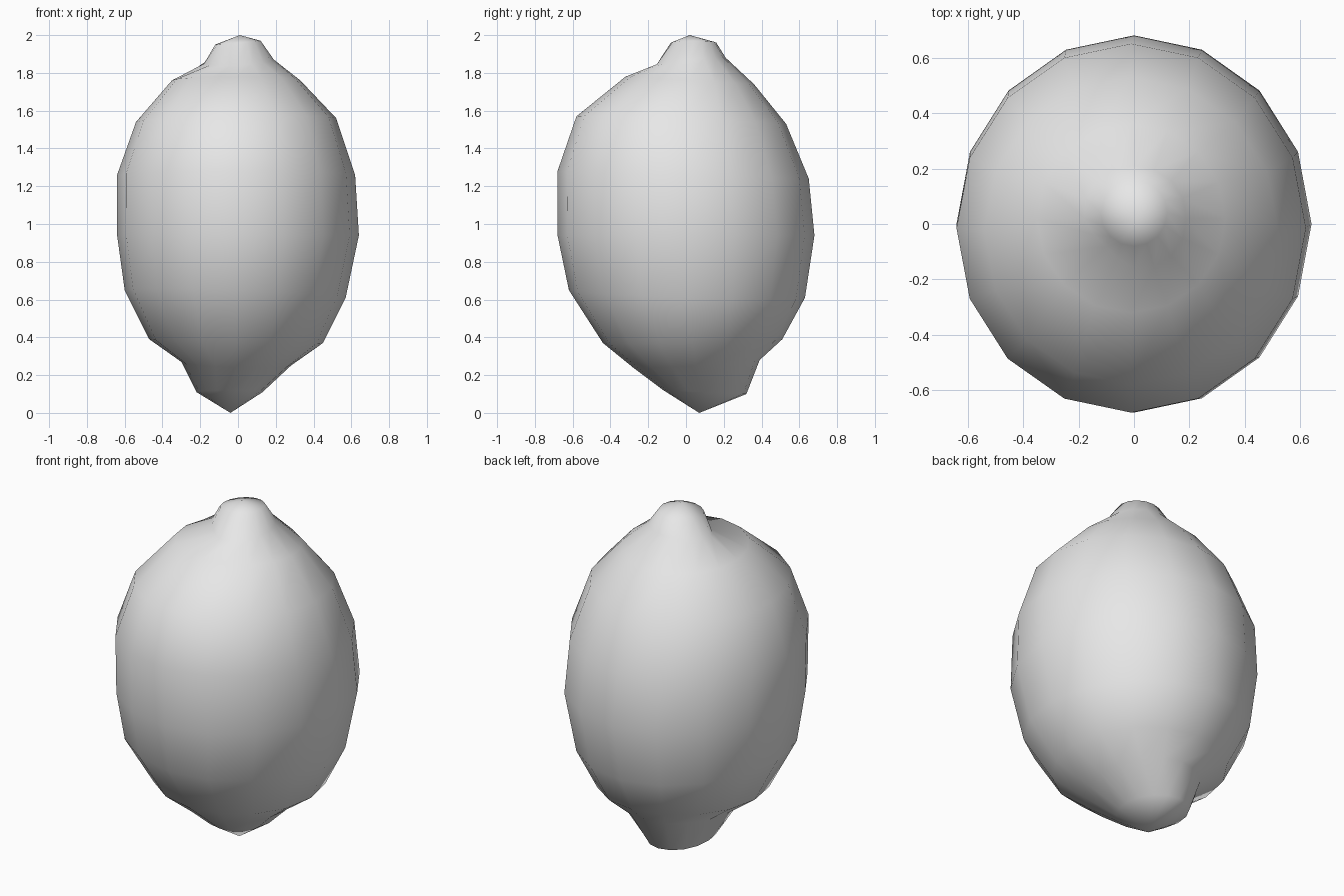
import bpy
import bmesh
from math import cos, sin, pi

# Remove the default object only
default = bpy.data.objects.get("Cube")
if default:
    bpy.data.objects.remove(default, do_unlink=True)

SIDES = 16
BOTTOM_TIP = (-0.04, 0.07, 0)
TOP_TIP = (0.01, 0.02, 2)

# Cross-sections from bottom to top:
# left edge, right edge, front edge, back edge, height, tilt in x, tilt in y, dent
RINGS = [
    (-.22, .13, -.12, .32, .11, 0, -.01, 0),
    (-.3, .28, -.28, .39, .26, -.01, .02, 0),
    (-.47, .45, -.44, .51, .38, -.01, .01, 0),
    (-.6, .57, -.62, .63, .63, -.02, -.02, 0),
    (-.64, .64, -.68, .68, .94, 0, 0, 0),
    (-.64, .62, -.68, .65, 1.26, 0, -.02, 0),
    (-.54, .52, -.58, .53, 1.55, .01, -.02, 0),
    (-.35, .33, -.32, .36, 1.76, 0, -.02, 0),
    (-.19, .19, -.17, .21, 1.86, .01, .02, .25),
    (-.12, .12, -.08, .16, 1.96, .01, 0, 0),
]


def make_material(name, color):
    material = bpy.data.materials.new(name)
    material.use_nodes = True
    material.diffuse_color = color
    shader = material.node_tree.nodes["Principled BSDF"]
    shader.inputs["Base Color"].default_value = color
    return material


def add_ring(bm, left, right, front, back, height, tilt_x, tilt_y, dent):
    """Add one tilted oval cross-section, optionally dented at its front left corner."""
    verts = []
    for step in range(SIDES):
        angle = 2 * pi * step / SIDES
        pinch = 1 - dent * max(0, cos(angle - 1.25 * pi)) ** 4
        across, along = cos(angle), sin(angle)
        x = (left + right) / 2 + (right - left) / 2 * across * pinch
        y = (front + back) / 2 + (back - front) / 2 * along * pinch
        z = height + tilt_x * across + tilt_y * along
        verts.append(bm.verts.new((x, y, z)))
    return verts


def close_with_tip(bm, ring, position):
    """Fan a ring into a single point."""
    tip = bm.verts.new(position)
    for i, vert in enumerate(ring):
        bm.faces.new((vert, ring[(i + 1) % SIDES], tip))


# Fruit body: skin the cross-sections and close both nubs
bm = bmesh.new()
rings = [add_ring(bm, *ring) for ring in RINGS]
for lower, upper in zip(rings, rings[1:]):
    for i in range(SIDES):
        j = (i + 1) % SIDES
        bm.faces.new((lower[i], lower[j], upper[j], upper[i]))
close_with_tip(bm, rings[0], BOTTOM_TIP)
close_with_tip(bm, rings[-1], TOP_TIP)
bmesh.ops.recalc_face_normals(bm, faces=bm.faces)

# Smooth shading over the low-poly surface
for face in bm.faces:
    face.smooth = True

mesh = bpy.data.meshes.new("fruit_body")
bm.to_mesh(mesh)
bm.free()
mesh.materials.append(make_material("light_grey", (0.8, 0.8, 0.8, 1)))
fruit_body = bpy.data.objects.new("fruit_body", mesh)
bpy.context.scene.collection.objects.link(fruit_body)
